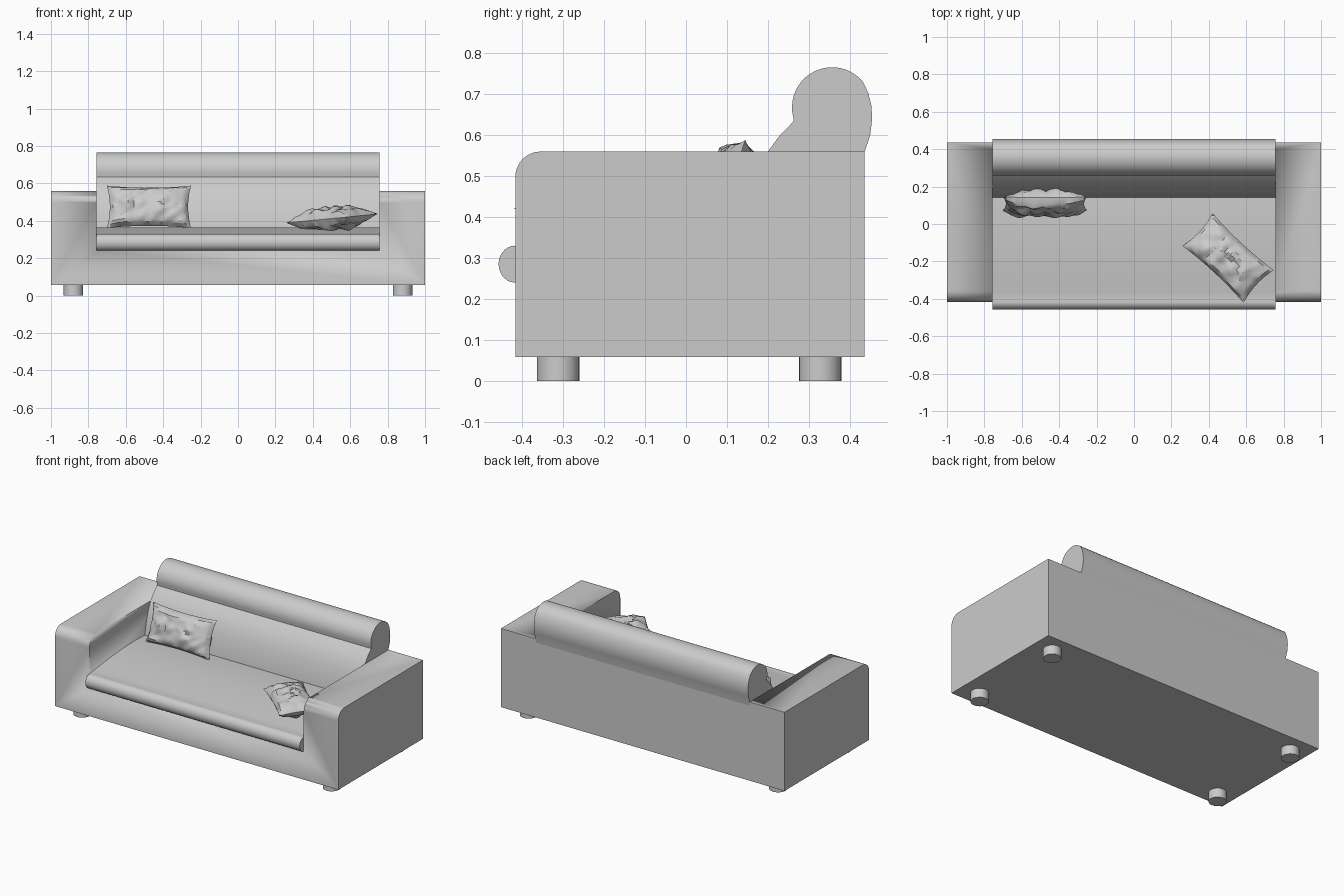
import bpy, bmesh, math
from mathutils import Vector, Matrix, Euler, noise

if "Cube" in bpy.data.objects:
    bpy.data.objects.remove(bpy.data.objects["Cube"])


def finish(name, bm, angle=35):
    bmesh.ops.recalc_face_normals(bm, faces=bm.faces)
    me = bpy.data.meshes.new(name)
    bm.to_mesh(me)
    bm.free()
    ob = bpy.data.objects.new(name, me)
    bpy.context.collection.objects.link(ob)
    bpy.ops.object.select_all(action='DESELECT')
    ob.select_set(True)
    bpy.context.view_layer.objects.active = ob
    bpy.ops.object.shade_smooth_by_angle(angle=math.radians(angle))
    return ob


def extrude_x(name, profile, half):
    """Extrude a closed (y, z) profile from -half to +half along x."""
    bm = bmesh.new()
    face = bm.faces.new([bm.verts.new((-half, y, z)) for y, z in profile])
    ext = bmesh.ops.extrude_face_region(bm, geom=[face])
    verts = [g for g in ext['geom'] if isinstance(g, bmesh.types.BMVert)]
    bmesh.ops.translate(bm, verts=verts, vec=(2 * half, 0, 0))
    return finish(name, bm)


def arc(cy, cz, ry, rz, a0, a1, n):
    angles = [math.radians(a0 + (a1 - a0) * i / n) for i in range(n + 1)]
    return [(cy + ry * math.cos(a), cz + rz * math.sin(a)) for a in angles]


# Body: rounded side profile, with the seat space cut out between the arms
body = extrude_x("sofa_body", [(-0.417, 0.058), (0.436, 0.058), (0.436, 0.56)]
                 + arc(-0.355, 0.498, 0.062, 0.062, 90, 180, 10), 1.0)
cutter = extrude_x("seat_space_cutter",
                   [(-0.6, 0.24), (0.40, 0.24), (0.40, 0.8), (-0.6, 0.8)], 0.756)
cutter.hide_render = True
cutter.hide_viewport = True
cut = body.modifiers.new("seat_space", 'BOOLEAN')
cut.operation = 'DIFFERENCE'
cut.solver = 'EXACT'
cut.object = cutter

# Seat cushion: front roll and gently domed top
W = 0.756
dome = [(-0.413 + 0.66 * t, 0.329 + 0.036 * math.sin(math.pi * (0.75 * t)))
        for t in [i / 12 for i in range(13)]]
extrude_x("seat_cushion", [(0.247, 0.24)]
          + arc(-0.418, 0.285, 0.040, 0.045, 270, 90, 14) + dome, W)

# Back cushion: leaning panel topped by a large roll
extrude_x("back_cushion", [(0.43, 0.25), (0.13, 0.25), (0.14, 0.36), (0.153, 0.43),
                           (0.173, 0.50), (0.20, 0.56), (0.228, 0.598), (0.263, 0.634)]
          + arc(0.357, 0.668, 0.098, 0.098, 194, 40, 20)
          + [(0.445, 0.704), (0.453, 0.672), (0.455, 0.64), (0.450, 0.60), (0.4365, 0.56)], W)

# Feet
for sx in (-1, 1):
    for y in (-0.312, 0.328):
        bm = bmesh.new()
        bmesh.ops.create_cone(bm, cap_ends=True, segments=24, radius1=0.052, radius2=0.052,
                              depth=0.06, matrix=Matrix.Translation((sx * 0.88, y, 0.03)))
        finish("foot", bm)


# Throw pillows: two puffed grids joined along a pinched seam, with creases
def pillow(name, loc, rot, size, puff, seed):
    bm = bmesh.new()
    mat = Matrix.Translation(loc) @ Euler([math.radians(r) for r in rot]).to_matrix().to_4x4()
    for side in (-1, 1):
        made = bmesh.ops.create_grid(bm, x_segments=26, y_segments=16, size=1)
        for v in made['verts']:
            u, w = v.co.x, v.co.y
            h = max(0, (1 - u ** 4) * (1 - w ** 4)) ** 0.6
            h *= 1 - 0.25 * (u * w) ** 2
            crease = abs(noise.noise(Vector((u * 2.6, w * 1.8, seed + side * 3))))
            h *= 0.78 + 0.75 * crease
            v.co = mat @ Vector((u * size[0] * (1 - 0.07 * (1 - w * w)),
                                 w * size[1] * (1 - 0.10 * (1 - u * u)),
                                 side * puff * h))
    bmesh.ops.remove_doubles(bm, verts=bm.verts, dist=0.0005)
    finish(name, bm, 30)


pillow("pillow_left", (-0.476, 0.108, 0.475), (72, 0, 0), (0.225, 0.119), 0.062, 2.0)
pillow("pillow_right", (0.503, -0.182, 0.413), (4, -4, -43), (0.224, 0.119), 0.060, 7.0)
